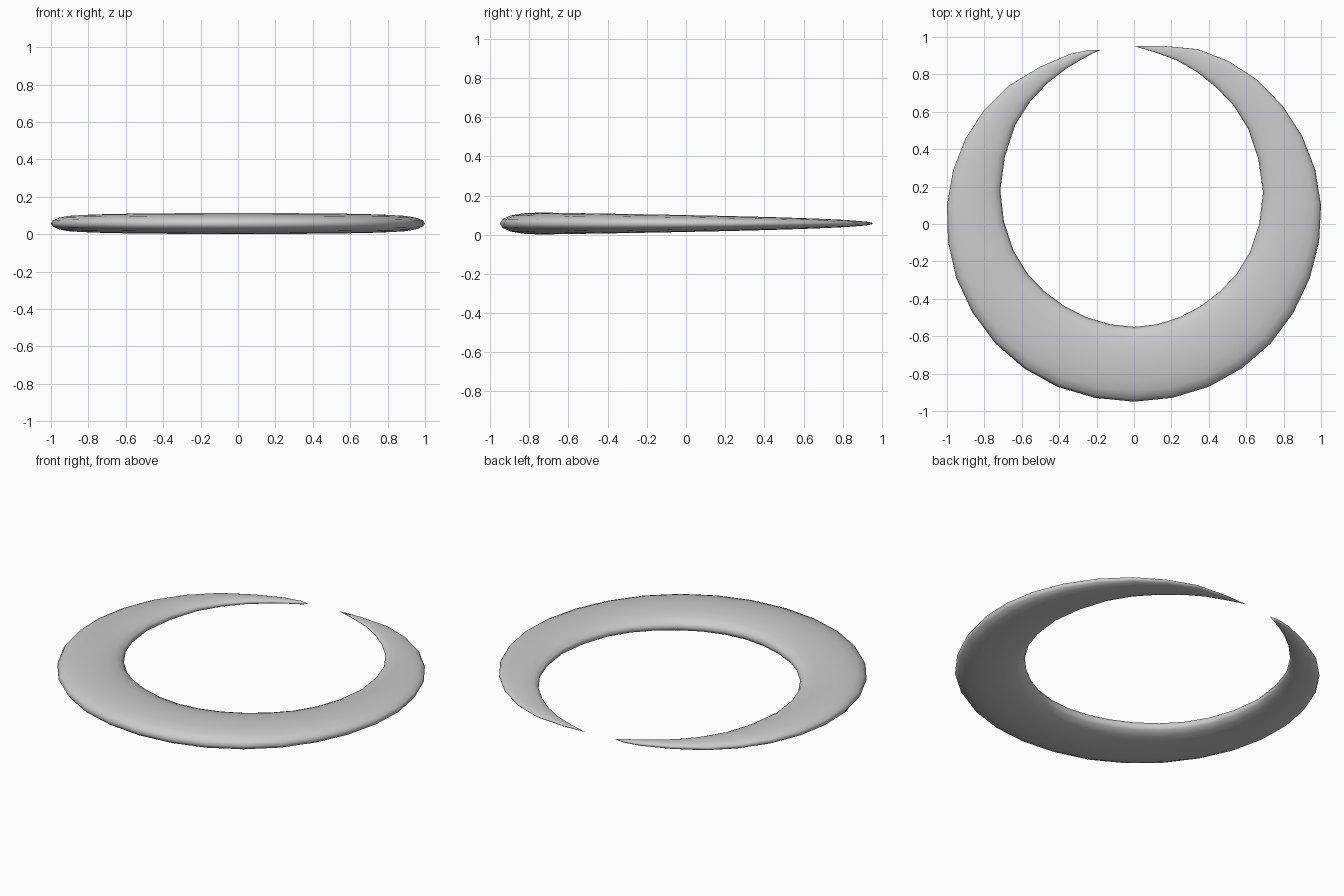
import bpy, bmesh, math
from mathutils import Vector

if "Cube" in bpy.data.objects:
    bpy.data.objects.remove(bpy.data.objects["Cube"])

# Key stations from left tip, around the front, to right tip: outer x, y, inner x, y
KEYS = [Vector(k) for k in (
    (-.18, .93, -.18, .93), (-.34, .91, -.28, .88), (-.67, .74, -.46, .755),
    (-.90, .46, -.635, .53), (-1, .10, -.715, .18), (-.95, -.29, -.645, -.14),
    (-.74, -.64, -.48, -.36), (-.41, -.87, -.25, -.50), (0, -.95, 0, -.55),
    (.40, -.87, .24, -.50), (.73, -.64, .46, -.36), (.94, -.29, .62, -.15),
    (1, .10, .69, .17), (.90, .47, .61, .51), (.66, .77, .44, .73),
    (.34, .935, .23, .875), (0, .95, 0, .95))]
SIDES = 16
MID_Z = 0.057


def stations():
    """Keys plus one smooth in-between station for every span."""
    out = []
    last = len(KEYS) - 1
    for i in range(last):
        a, b = KEYS[i], KEYS[i + 1]
        before, after = KEYS[max(i - 1, 0)], KEYS[min(i + 2, last)]
        out += [a, (a + b) * 0.5625 - (before + after) * 0.0625]
    return out + [KEYS[-1]]


def half_height(y):
    return 0.056 * (max(0.95 - y, 0) / 1.7) ** 0.45


def soft(v):
    """Slightly blunted ellipse."""
    return math.copysign(abs(v) ** 0.92, v)


# Crescent: oval sections lofted around the ring, closed to a point at each tip
bm = bmesh.new()
rings = []
path = stations()
for n, s in enumerate(path):
    outer, inner = Vector((s[0], s[1], MID_Z)), Vector((s[2], s[3], MID_Z))
    mid, half = (outer + inner) / 2, (outer - inner) / 2
    if n in (0, len(path) - 1):
        rings.append([bm.verts.new(mid)] * SIDES)
        continue
    h = half_height(mid.y)
    ring = []
    for k in range(SIDES):
        a = math.tau * k / SIDES
        ring.append(bm.verts.new(mid + half * soft(math.cos(a))
                                 + Vector((0, 0, h * soft(math.sin(a))))))
    rings.append(ring)

for r0, r1 in zip(rings, rings[1:]):
    for k in range(SIDES):
        j = (k + 1) % SIDES
        corners = list(dict.fromkeys((r0[k], r0[j], r1[j], r1[k])))
        bm.faces.new(corners).smooth = True

bmesh.ops.recalc_face_normals(bm, faces=bm.faces)
mesh = bpy.data.meshes.new("crescent_ring")
bm.to_mesh(mesh)
bm.free()
bpy.context.collection.objects.link(bpy.data.objects.new("crescent_ring", mesh))
